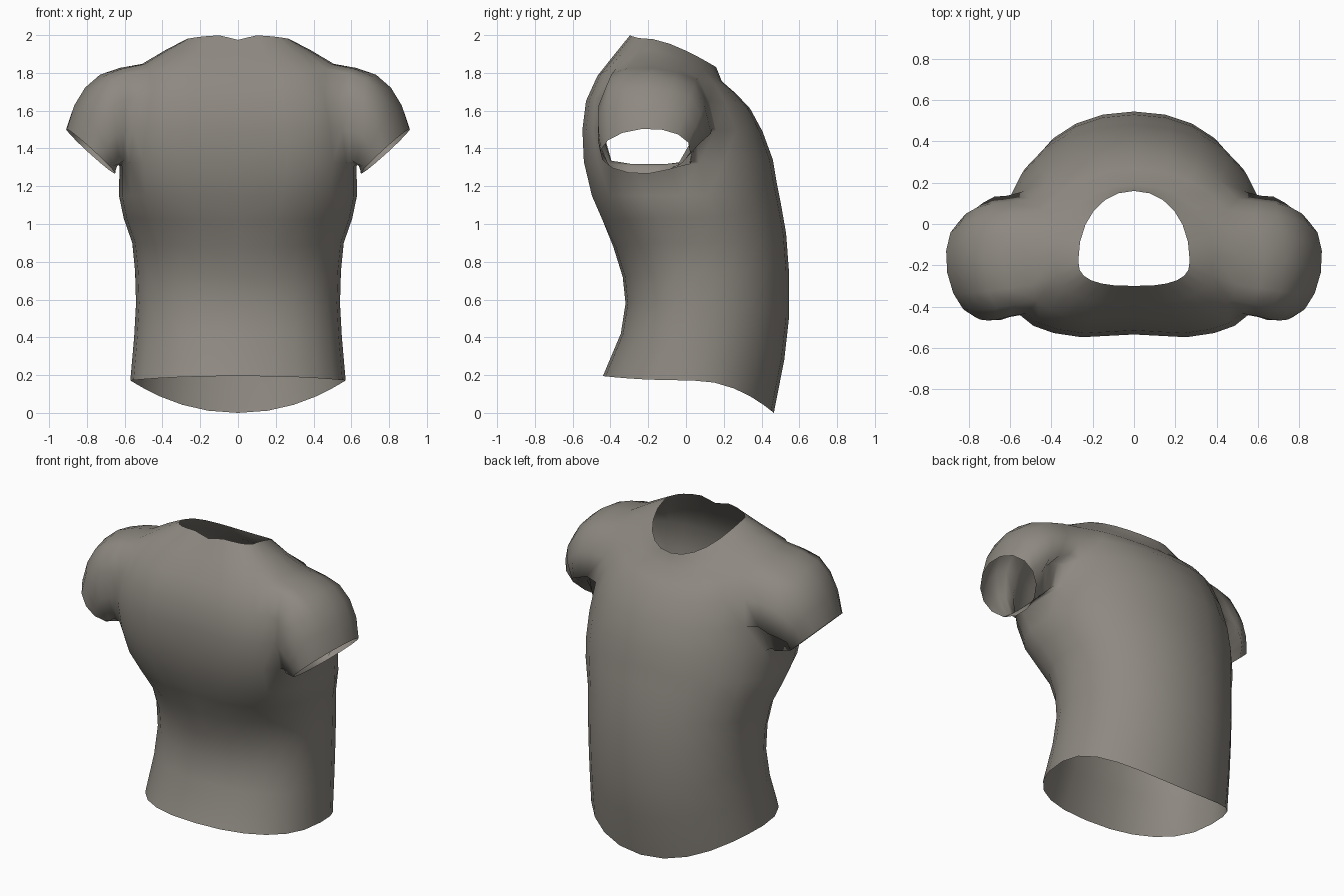
import bpy, bmesh
from math import sin, cos, pi
from mathutils import Vector

cube = bpy.data.objects.get("Cube")
if cube:
    bpy.data.objects.remove(cube)

# Cloth colour
cloth = bpy.data.materials.new("warm_grey_cloth")
cloth.use_nodes = True
cloth.diffuse_color = (0.27, 0.25, 0.22, 1)
cloth.node_tree.nodes["Principled BSDF"].inputs["Base Color"].default_value = (0.27, 0.25, 0.22, 1)

# Torso rings: half width, y front/side/back, z front/side/back, front roundness
RINGS = [
    (.57, -.44, .03, .465, .195, .172, 0, .87),
    (.55, -.345, .06, .52, .42, .40, .28, .87),
    (.54, -.32, .08, .545, .58, .58, .5, .88),
    (.545, -.335, .08, .545, .72, .75, .75, .88),
    (.56, -.385, .06, .53, .88, .9, .95, .85),
    (.605, -.455, .02, .5, 1.02, 1.03, 1.12, .8),
    (.63, -.51, -.03, .48, 1.15, 1.15, 1.22, .72),
    (.63, -.55, -.08, .46, 1.33, 1.32, 1.34, .58),
    (.61, -.555, -.1, .405, 1.5, 1.5, 1.49, .42),
    (.575, -.535, -.13, .34, 1.65, 1.68, 1.61, .42),
    (.51, -.475, -.15, .265, 1.78, 1.845, 1.69, .55),
    (.385, -.385, -.16, .19, 1.895, 1.92, 1.755, .7),
    (.27, -.3, -.18, .16, 2.0, 1.98, 1.83, .75),
]
HALF = 12
ARMPIT, SHOULDER = 7, 10
STEPS = 5


def ring_point(ring, i):
    w, yf, ys, yb, zf, zs, zb, e = ring
    s, c = sin(pi * i / HALF), cos(pi * i / HALF)
    if i == HALF // 2:
        c = 0
    if i in (0, HALF):
        s = 0
    front = c > 0
    power = e if front else .95
    slope = 1.3 if zf > 1.7 and not front else 2
    y = ys + ((yf if front else yb) - ys) * abs(c) ** power
    z = zs + ((zf if front else zb) - zs) * abs(c) ** slope
    if i == 0 and ring is RINGS[-1]:      # dip at the front of the collar
        z -= .025
    elif i == 0 and zf > 1:               # soft hollow down the middle of the chest
        y += .02
    return Vector((w * s ** max(power, .65), y, z))


def in_armhole(r, i):
    # narrow at the back of the armpit, wider above it
    if r == ARMPIT:
        return 4 <= i < 7
    return ARMPIT < r < SHOULDER and 4 <= i < 8


bm = bmesh.new()
grid = [[bm.verts.new(ring_point(r, i)) for i in range(HALF + 1)] for r in RINGS]

# Torso wall, leaving the armhole open
for r in range(len(RINGS) - 1):
    for i in range(HALF):
        if not in_armhole(r, i):
            bm.faces.new((grid[r][i], grid[r][i + 1], grid[r + 1][i + 1], grid[r + 1][i]))

# Armhole edge from the shoulder top round the back, under the arm and up the front
low, low_mid, high_mid, top = grid[ARMPIT:SHOULDER + 1]
edge = [top[6], top[7], top[8], high_mid[8], low_mid[8], low_mid[7], low[7],
        low[6], low[5], low[4], low_mid[4], high_mid[4], top[4], top[5]]

# Short sleeve: each strand curves from the armhole over to the tilted cuff
centre = Vector((.78, -.215, 1.385))
up, back = Vector((.125, -.02, .118)), Vector((.04, .238, .02))
count = len(edge)
loops = [edge] + [[] for _ in range(STEPS)]
for k, v in enumerate(edge):
    a = 2 * pi * k / count
    start, end = v.co, centre + up * cos(a) + back * sin(a)
    bend = Vector((start.x + (end.x - start.x) * .83,
                   start.y + (end.y - start.y) * .45 + .05 * sin(a), start.z))
    for j in range(1, STEPS + 1):
        t = j / STEPS
        p = start * (1 - t) ** 2 + bend * 2 * t * (1 - t) + end * t * t
        loops[j].append(bm.verts.new(p))
for j in range(STEPS):
    for k in range(count):
        n = (k + 1) % count
        bm.faces.new((loops[j][k], loops[j + 1][k], loops[j + 1][n], loops[j][n]))

# Relax the seam where sleeve and torso meet
bmesh.ops.smooth_vert(bm, verts=edge + loops[1], factor=.35,
                      use_axis_x=True, use_axis_y=True, use_axis_z=True)

for f in bm.faces:
    f.smooth = True
mesh = bpy.data.meshes.new("shirt")
bm.to_mesh(mesh)
bm.free()
mesh.materials.append(cloth)
shirt = bpy.data.objects.new("shirt", mesh)
bpy.context.collection.objects.link(shirt)

# Other half
mirror = shirt.modifiers.new("mirror", 'MIRROR')
mirror.use_clip = True
mirror.merge_threshold = .001
